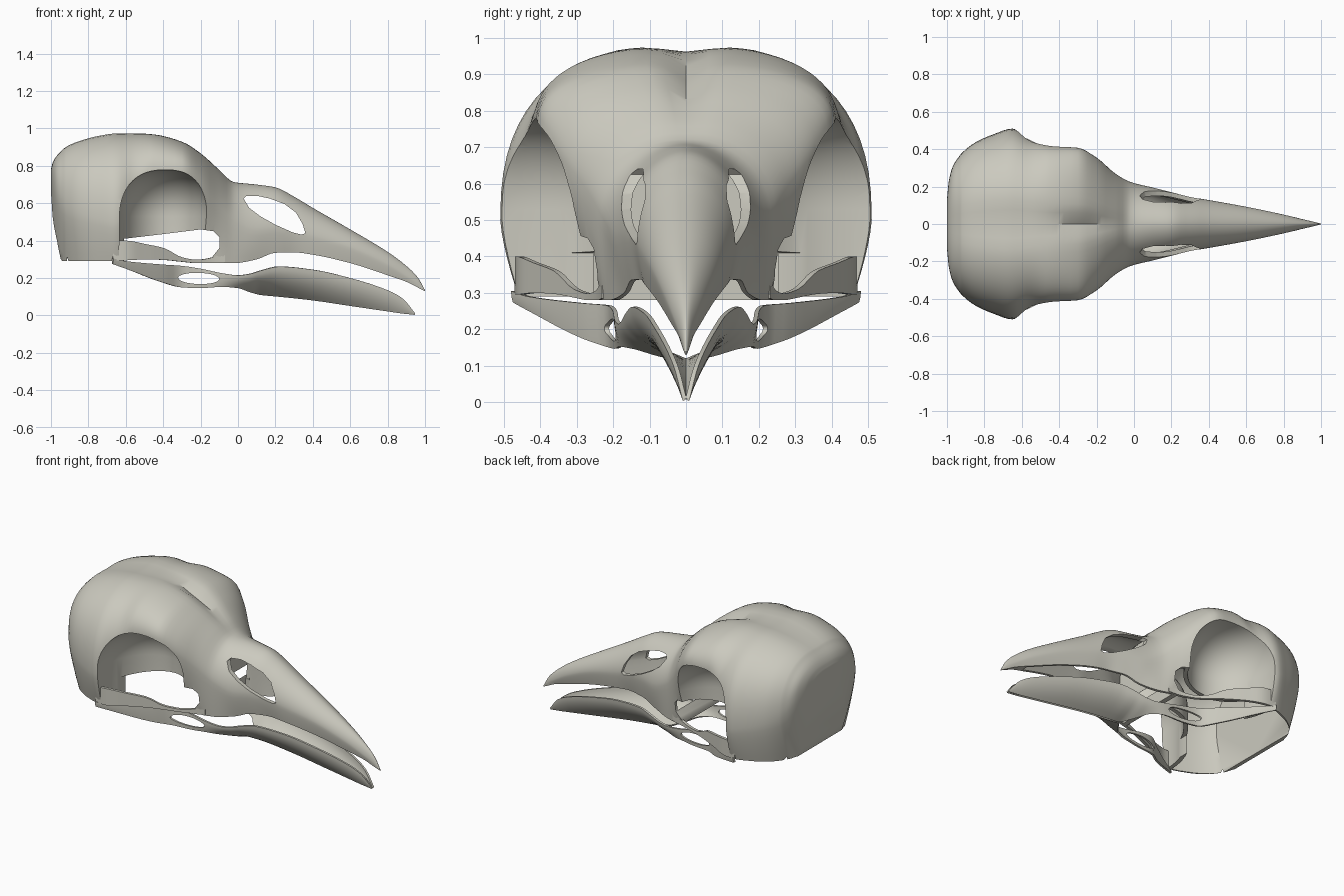
import bpy, bmesh, math

if "Cube" in bpy.data.objects:
    bpy.data.objects.remove(bpy.data.objects["Cube"])

bone = bpy.data.materials.new("bone_grey")
bone.diffuse_color = (0.60, 0.59, 0.52, 1)
bone.use_nodes = True
bone.node_tree.nodes["Principled BSDF"].inputs["Base Color"].default_value = bone.diffuse_color


def interp(table, x):
    """Smooth monotone interpolation of a table whose first column is x."""
    n = len(table)
    i = max(k for k in range(n - 1) if table[k][0] <= x or k == 0)
    h = table[i + 1][0] - table[i][0]
    t = (x - table[i][0]) / h
    out = []
    for c in range(1, len(table[0])):
        def sec(k):
            k = min(max(k, 0), n - 2)
            return (table[k + 1][c] - table[k][c]) / (table[k + 1][0] - table[k][0])

        def slope(k):
            a, b = sec(k - 1), sec(k)
            return 2 * a * b / (a + b) if a * b > 0 else 0
        p, q = table[i][c], table[i + 1][c]
        out.append(p * (2*t**3 - 3*t*t + 1) + q * (3*t*t - 2*t**3)
                   + h * slope(i) * (t**3 - 2*t*t + t) + h * slope(i + 1) * (t**3 - t*t))
    return out


def samples(table, k):
    xs = [a[0] + (b[0] - a[0]) * j / k for a, b in zip(table, table[1:]) for j in range(k)]
    return xs + [table[-1][0]]


def volume(me, fix=False):
    bm = bmesh.new()
    bm.from_mesh(me)
    if fix:
        bmesh.ops.recalc_face_normals(bm, faces=bm.faces)
        if bm.calc_volume(signed=True) < 0:
            bmesh.ops.reverse_faces(bm, faces=bm.faces)
        bm.to_mesh(me)
    v = bm.calc_volume(signed=True)
    bm.free()
    return v


def make(name, verts, faces):
    me = bpy.data.meshes.new(name)
    me.from_pydata(verts, [], faces)
    volume(me, True)
    ob = bpy.data.objects.new(name, me)
    bpy.context.collection.objects.link(ob)
    me.materials.append(bone)
    return ob


def loft(name, rings):
    n = len(rings[0])
    verts = [p for r in rings for p in r]
    faces = [(i*n + j, i*n + (j+1) % n, (i+1)*n + (j+1) % n, (i+1)*n + j)
             for i in range(len(rings) - 1) for j in range(n)]
    faces += [tuple(range(n)), tuple(range(len(verts) - n, len(verts)))]
    return make(name, verts, faces)


def prism(name, pts, y0, y1):
    return loft(name, [[(x, y, z) for x, z in pts] for y in (y0, y1)])


def plate(name, rows, thick):
    n = len(rows[0])
    faces = [(i*n + j, i*n + j + 1, (i+1)*n + j + 1, (i+1)*n + j)
             for i in range(len(rows) - 1) for j in range(n - 1)]
    ob = make(name, [p for r in rows for p in r], faces)
    m = ob.modifiers.new("thickness", 'SOLIDIFY')
    m.thickness, m.offset = thick, 0
    return ob


def activate(ob):
    bpy.ops.object.select_all(action='DESELECT')
    ob.select_set(True)
    bpy.context.view_layer.objects.active = ob


def apply_all(ob):
    activate(ob)
    for m in list(ob.modifiers):
        bpy.ops.object.modifier_apply(modifier=m.name)


def cut(ob, cutter):
    """Subtract the cutter; try another solver if the result collapses."""
    before = ob.data.copy()
    for solver in ('MANIFOLD', 'EXACT', 'FLOAT'):
        ob.data = before.copy()
        m = ob.modifiers.new("cut", 'BOOLEAN')
        m.operation, m.solver, m.object = 'DIFFERENCE', solver, cutter
        apply_all(ob)
        if .08 < abs(volume(ob.data) / volume(before)) < .9999:
            break
    else:
        ob.data = before
    bpy.data.objects.remove(cutter)


def finish(ob, angle=40):
    activate(ob)
    bpy.ops.object.shade_smooth_by_angle(angle=math.radians(angle))


# Skull stations: x, top z, bottom z, half width, height of widest point, bottom half width
SKULL = [
    (-1.0, .79, .66, .13, .73, .10), (-.99, .825, .52, .23, .69, .16),
    (-.97, .86, .41, .305, .65, .20), (-.94, .892, .29, .355, .6, .22),
    (-.92, .91, .29, .38, .58, .28), (-.85, .942, .29, .435, .55, .37),
    (-.75, .97, .29, .48, .52, .43), (-.65, .984, .29, .51, .50, .46),
    (-.55, .984, .29, .455, .60, .43), (-.45, .976, .29, .418, .75, .30),
    (-.3, .934, .29, .408, .76, .25), (-.2, .872, .29, .355, .69, .23),
    (-.1, .785, .28, .27, .58, .23), (-.02, .715, .28, .225, .50, .21),
    (.1, .70, .30, .195, .45, .17), (.2, .685, .335, .17, .46, .15),
    (.3, .635, .337, .145, .45, .125), (.4, .575, .325, .128, .42, .115),
    (.6, .46, .28, .092, .36, .08), (.8, .34, .215, .05, .27, .04),
    (.9, .265, .18, .026, .21, .02), (.96, .205, .15, .012, .17, .01),
    (1.0, .135, .13, .002, .132, .002)]


def section(x, shell=0.0):
    top, bot, w, zm, wb = interp(SKULL, x)
    e = 1.85 + .6 * min(max((.0 - x) / .25, 0), 1)
    if shell:
        top, w, wb = top - 1.2*shell, max(w - shell, .006), max(wb - shell, .005)
        bot -= .1
    slit = .045 * math.exp(-((x + .28) / .15)**2)
    dip = .022 * math.exp(-((x + .65) / .32)**2)
    half = []
    for i in range(17):                      # domed upper part
        t = i / 16 * math.pi / 2
        y = w * math.sin(t)**(2 / e)
        z = zm + (top - zm) * max(math.cos(t), 0)**(2 / e)
        half.append((y, z - slit * math.exp(-(y / .045)**2) - dip * math.exp(-(y / .1)**2)))
    for i in range(1, 7):                    # flanks down to the base
        s = i / 6
        half.append((w + (wb - w) * s**1.4, zm + (bot - zm) * s))
    return ([(x, y, z) for y, z in half] + [(x, 0, bot)]
            + [(x, -y, z) for y, z in reversed(half[1:])])


def socket(side, grow=0.0):
    """Eye socket: squarish dome above, straight walls below."""
    rings = []
    for i in range(16):
        a = max(i - 1, 0) / 14.4 * math.pi / 2
        r = math.cos(a)**.8
        z = .22 - 4*grow if i == 0 else .53 + (.25 + grow) * math.sin(a)
        rings.append([(-.388 + (.248 + grow) * r * math.cos(b),
                       side * (.46 + (.33 + grow) * r * math.sin(b)), z)
                      for b in [k * math.pi / 24 for k in range(48)]])
    return loft("socket_cutter", rings)


skull = loft("skull", [section(x) for x in samples(SKULL, 4)])

# Hollow braincase, open below, leaving thin walls around the sockets
brain = loft("brain_hollow", [section(-.915 + .78 * i / 30, .03) for i in range(31)])
for side in (1, -1):
    cut(brain, socket(side, .025))
cut(skull, brain)

# Hollow inside of the upper beak
cut(skull, loft("beak_hollow", [section(-.1 + .92 * i / 30, .025) for i in range(31)]))

for side in (1, -1):
    cut(skull, socket(side))

# Opening that joins the two sockets underneath
cut(skull, prism("channel_cutter", [(-.61, .1), (-.61, .41), (-.4, .435), (-.2, .46), (-.13, .45),
                                    (-.1, .42), (-.1, .36), (-.14, .31), (-.15, .1)], -.7, .7))

# Nostrils
cut(skull, prism("nostril_cutter", [(.03, .625), (.045, .64), (.1, .64), (.17, .625), (.25, .595),
                                    (.31, .55), (.345, .49), (.36, .44), (.34, .432), (.29, .445),
                                    (.2, .485), (.12, .53), (.06, .575)], -.5, .5))
finish(skull)

# Cheek bars: x, y, top z, bottom z
CHEEK = [(-.67, .462, .40, .295), (-.6, .455, .40, .295), (-.5, .41, .382, .30),
         (-.4, .355, .36, .297), (-.3, .30, .31, .287), (-.22, .262, .298, .28),
         (-.14, .235, .31, .28), (-.07, .222, .35, .285)]
rows = []
for x in samples(CHEEK, 4):
    y, zt, zb = interp(CHEEK, x)
    rows.append([(x, y, zb + (zt - zb) * j / 3) for j in range(4)])
cheek = plate("cheek_bars", rows, .018)
m = cheek.modifiers.new("mirror", 'MIRROR')
m.use_axis = (False, True, False)
apply_all(cheek)
finish(cheek)

# Lower jaw: x, top z, bottom z, upper-edge y, lower-edge y
JAW = [(-.67, .305, .275, .475, .47), (-.6, .29, .25, .43, .425), (-.4, .272, .175, .285, .28),
       (-.3, .265, .15, .21, .205), (-.2, .25, .147, .195, .19), (-.08, .225, .155, .19, .175),
       (0, .215, .15, .18, .14), (.06, .222, .13, .172, .07), (.12, .24, .115, .163, .003),
       (.22, .262, .105, .143, .003), (.4, .245, .085, .11, .003), (.6, .2, .055, .078, .003),
       (.8, .135, .025, .043, .003), (.88, .09, .013, .025, .003), (.945, .012, .006, .005, .003)]
rows = []
for x in samples(JAW, 4):
    zt, zb, yt, yb = interp(JAW, x)
    rows.append([(x, yt + (yb - yt) * (j / 8)**2, zt + (zb - zt) * j / 8) for j in range(9)])
jaw = plate("lower_jaw", rows, .012)
apply_all(jaw)
hole = [(-.21 + .11 * math.cos(k * math.pi / 16),
         .198 + .03 * math.sin(k * math.pi / 16) - .003 * math.cos(k * math.pi / 16))
        for k in range(32)]
cut(jaw, prism("jaw_hole_cutter", hole, .05, .6))
m = jaw.modifiers.new("mirror", 'MIRROR')
m.use_axis, m.use_mirror_merge = (False, True, False), False
apply_all(jaw)
finish(jaw)
